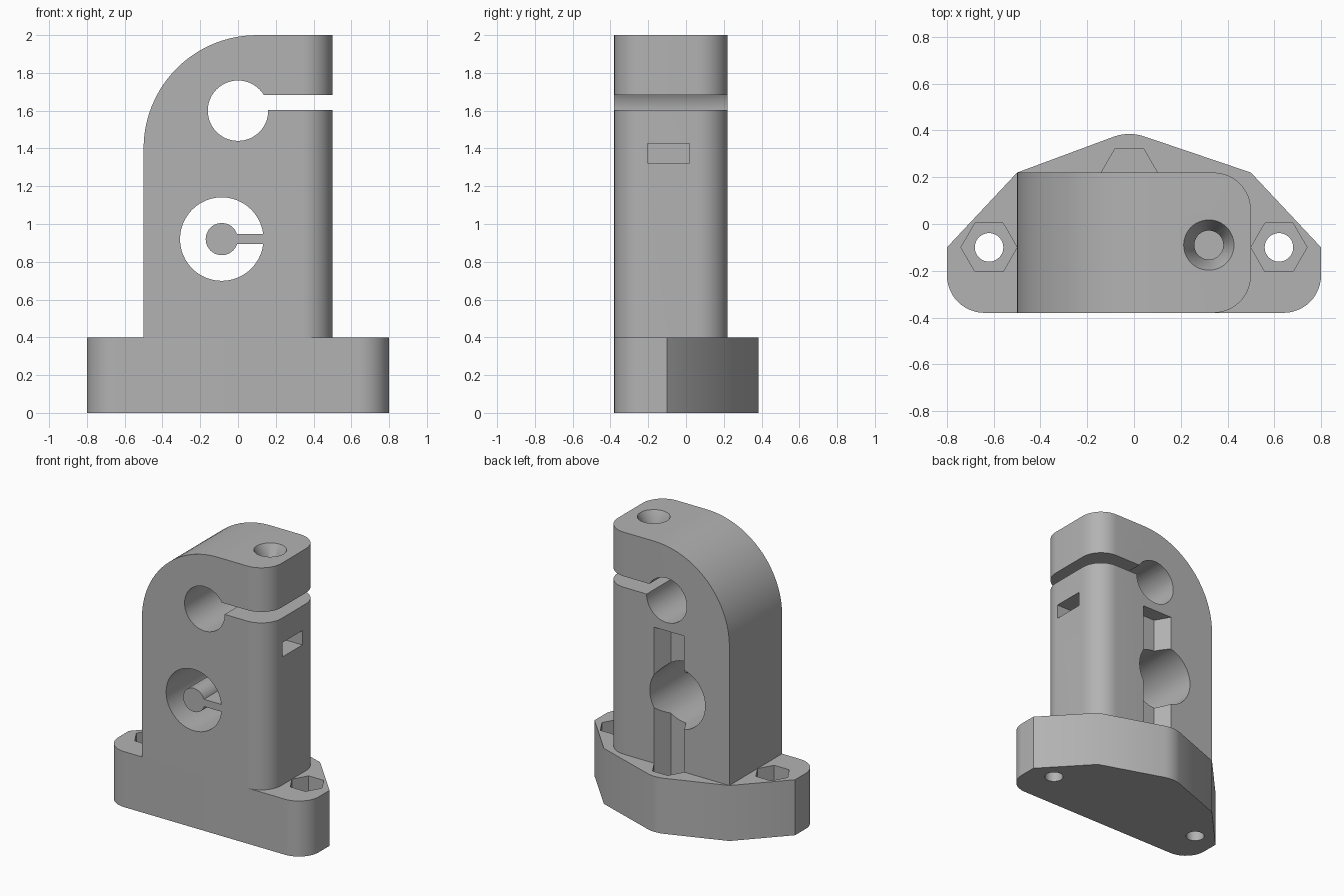
import bpy, bmesh
from math import pi, cos, sin, radians
from mathutils import Matrix, Vector

cube = bpy.data.objects.get("Cube")
if cube:
    bpy.data.objects.remove(cube, do_unlink=True)

grey = bpy.data.materials.new("Plain grey")
grey.use_nodes = True
grey.diffuse_color = (0.45, 0.45, 0.45, 1)
grey.node_tree.nodes["Principled BSDF"].inputs["Base Color"].default_value = (0.45, 0.45, 0.45, 1)

FRONT, BACK, BASE_TOP = -0.38, 0.22, 0.4


def add_object(name, bm):
    bmesh.ops.recalc_face_normals(bm, faces=bm.faces)
    mesh = bpy.data.meshes.new(name)
    bm.to_mesh(mesh)
    bm.free()
    mesh.materials.append(grey)
    obj = bpy.data.objects.new(name, mesh)
    bpy.context.collection.objects.link(obj)
    return obj


def arc(cx, cy, r, start, end, steps=12):
    angles = [radians(start + (end - start) * i / steps) for i in range(steps + 1)]
    return [(cx + r * cos(a), cy + r * sin(a)) for a in angles]


def extrude(points, low, high, axis="z"):
    """Prism of a profile in xy (axis z) or xz (axis y)."""
    bm = bmesh.new()
    place = (lambda p: (p[0], p[1], low)) if axis == "z" else (lambda p: (p[0], low, p[1]))
    face = bm.faces.new([bm.verts.new(place(p)) for p in points])
    top = bmesh.ops.extrude_face_region(bm, geom=[face])["geom"]
    step = Vector((0, 0, high - low)) if axis == "z" else Vector((0, high - low, 0))
    bmesh.ops.translate(bm, vec=step, verts=[v for v in top if isinstance(v, bmesh.types.BMVert)])
    return bm


def rod(name, centre, low, high, r1, r2=None, axis="z", sides=48):
    """Cylinder, cone or hexagonal prism along z or y."""
    bm = bmesh.new()
    bmesh.ops.create_cone(bm, cap_ends=True, segments=sides, radius1=r1,
                          radius2=r1 if r2 is None else r2, depth=high - low)
    middle = (low + high) / 2
    spot = (centre[0], centre[1], middle)
    if axis == "y":
        bmesh.ops.rotate(bm, verts=bm.verts, matrix=Matrix.Rotation(-pi / 2, 3, "X"))
        spot = (centre[0], middle, centre[1])
    bmesh.ops.translate(bm, vec=spot, verts=bm.verts)
    return add_object(name, bm)


def hexagon(name, centre, low, high):
    points = arc(*centre, 0.12, 0, 300, 5)
    return add_object(name, extrude(points, low, high))


def box(name, x, y, z):
    return add_object(name, extrude([(x[0], y[0]), (x[1], y[0]), (x[1], y[1]), (x[0], y[1])], *z))


def combine(obj, others, operation="DIFFERENCE"):
    for other in others:
        mod = obj.modifiers.new("Cut", "BOOLEAN")
        mod.operation, mod.object, mod.solver = operation, other, "EXACT"
    bpy.context.view_layer.update()
    graph = bpy.context.evaluated_depsgraph_get()
    mesh = bpy.data.meshes.new_from_object(obj.evaluated_get(graph))
    obj.modifiers.clear()
    obj.data = mesh
    for other in others:
        bpy.data.objects.remove(other, do_unlink=True)


def smooth(obj):
    bpy.ops.object.select_all(action="DESELECT")
    obj.select_set(True)
    bpy.context.view_layer.objects.active = obj
    bpy.ops.object.shade_smooth_by_angle(angle=radians(30))


# Base plate: rounded front corners, blunt pointed back
outline = (arc(-0.64, -0.22, 0.16, 180, 270) + arc(0.64, -0.22, 0.16, 270, 360)
           + [(0.8, -0.1), (0.5, BACK)] + arc(-0.02, 0.185, 0.2, 72, 108, 6)
           + [(-0.5, BACK), (-0.8, -0.1)])
base = add_object("base_plate", extrude(outline, 0, BASE_TOP))

# Bolt holes with nut pockets, and the foot of the rear groove
cutters = [hexagon("groove_foot", (-0.02, BACK), 0.2, 0.5)]
for x in (-0.62, 0.62):
    cutters.append(rod("bolt_hole", (x, -0.1), -0.1, 0.5, 0.061))
    cutters.append(hexagon("nut_pocket", (x, -0.1), 0.2, 0.5))
combine(base, cutters)

# Upright block: one big rounded shoulder, two rounded vertical edges
profile = [(-0.5, BASE_TOP), (0.5, BASE_TOP), (0.5, 2)] + arc(0.1, 1.4, 0.6, 90, 180, 20)
bm = extrude(profile, FRONT, BACK, "y")
edges = [e for e in bm.edges if all(v.co.x > 0.49 for v in e.verts)
         and abs(e.verts[0].co.z - e.verts[1].co.z) > 1]
bmesh.ops.bevel(bm, geom=edges, offset=0.16, segments=12, profile=0.5, affect="EDGES")
block = add_object("upright_block", bm)

# Shaft clamp, clamp screw, side nut slot, rear groove and round window
combine(block, [
    rod("shaft_hole", (0, 1.6), -0.5, 0.4, 0.16, axis="y"),
    box("clamp_slit", (0.02, 0.7), (-0.5, 0.4), (1.603, 1.682)),
    rod("screw_hole", (0.32, -0.09), 1.34, 2.1, 0.062),
    rod("countersink", (0.32, -0.09), 1.9, 2.005, 0.06, 0.11),
    box("nut_slot", (0.2, 0.7), (-0.205, 0.018), (1.322, 1.425)),
    hexagon("rear_groove", (-0.02, BACK), 0.3, 1.38),
    rod("window", (-0.086, 0.92), -0.5, 0.4, 0.221, axis="y"),
])

# Pin held inside the window by a short web
pin = rod("window_pin", (-0.086, 0.92), FRONT, -0.18, 0.085, axis="y")
combine(pin, [box("pin_web", (-0.08, 0.15), (FRONT, -0.18), (0.895, 0.947))], "UNION")

for part in (base, block, pin):
    smooth(part)
